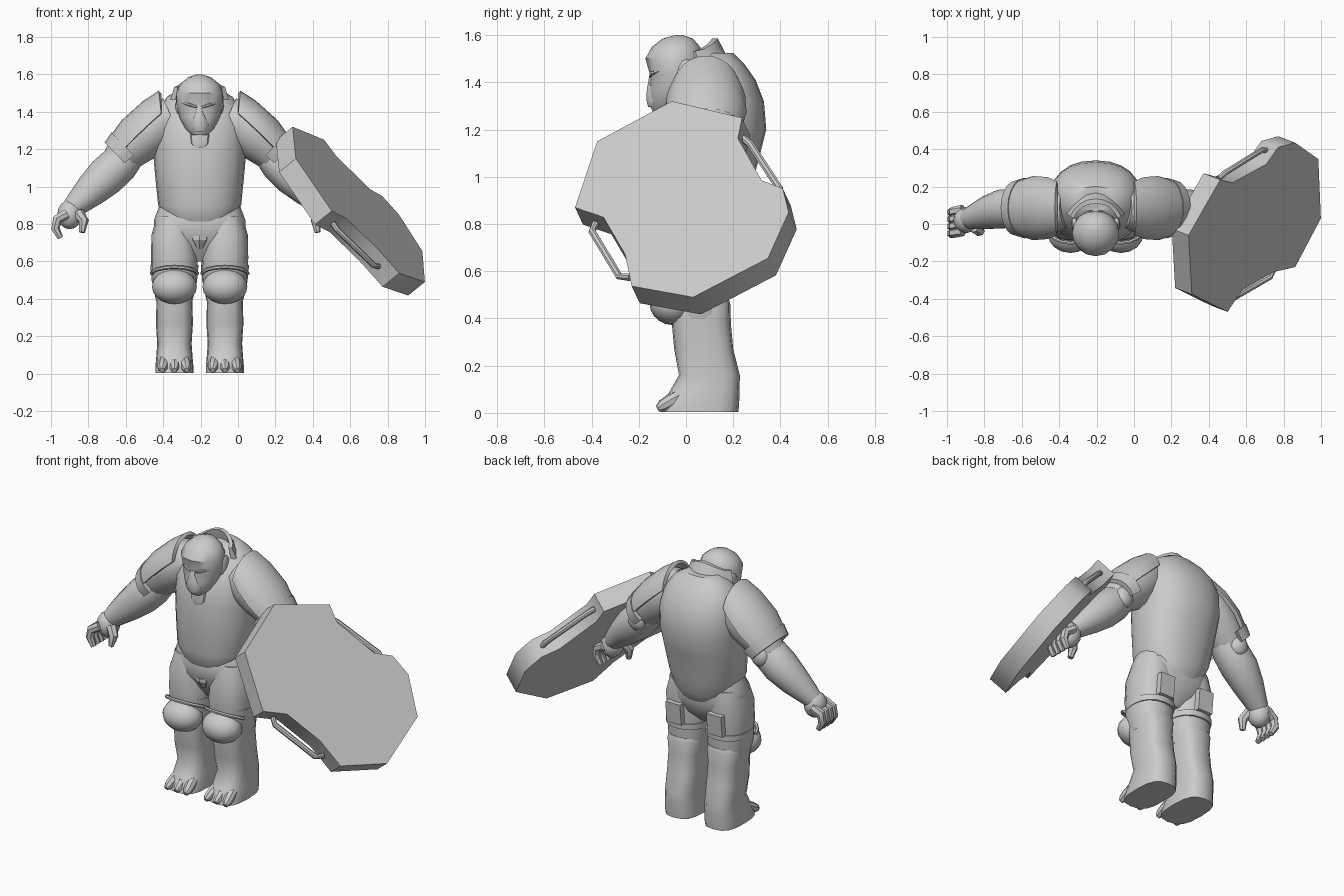
import bpy, bmesh, math
from mathutils import Vector as V

if "Cube" in bpy.data.objects:
    bpy.data.objects.remove(bpy.data.objects["Cube"])

CX = -0.205  # body centre line
mat = bpy.data.materials.new("plain grey")
mat.diffuse_color = (0.6, 0.6, 0.6, 1)
mat.use_nodes = True
mat.node_tree.nodes["Principled BSDF"].inputs["Base Color"].default_value = mat.diffuse_color


def finish(name, bm, angle=40):
    bmesh.ops.recalc_face_normals(bm, faces=bm.faces)
    me = bpy.data.meshes.new(name)
    bm.to_mesh(me)
    bm.free()
    ob = bpy.data.objects.new(name, me)
    bpy.context.collection.objects.link(ob)
    me.materials.append(mat)
    bpy.ops.object.select_all(action='DESELECT')
    ob.select_set(True)
    bpy.context.view_layer.objects.active = ob
    if angle:
        bpy.ops.object.shade_smooth_by_angle(angle=math.radians(angle))
    return ob


def skin(name, rings, angle=40):
    """Join closed rings of points into a capped skin."""
    bm = bmesh.new()
    vs = [[bm.verts.new(p) for p in r] for r in rings]
    n = len(vs[0])
    for a, b in zip(vs, vs[1:]):
        for i in range(n):
            bm.faces.new((a[i], a[(i + 1) % n], b[(i + 1) % n], b[i]))
    bm.faces.new(vs[0])
    bm.faces.new(vs[-1])
    return finish(name, bm, angle)


def stack(name, secs, n=18, power=1.0, angle=40):
    """Horizontal sections: z, x centre, half width, front y, back y."""
    rings = []
    for z, x, w, f, b in secs:
        ring = []
        for i in range(n):
            t = 2 * math.pi * i / n
            c, s = math.cos(t), math.sin(t)
            c = math.copysign(abs(c) ** power, c)
            s = math.copysign(abs(s) ** power, s)
            ring.append(V((x + w * c, (f + b) / 2 + (b - f) / 2 * s, z)))
        rings.append(ring)
    return skin(name, rings, angle)


def limb(name, pts, n=12, angle=40):
    """Round sections along a path: x, y, z, radius."""
    ps = [V(p[:3]) for p in pts]
    rings = []
    for i, p in enumerate(ps):
        d = (ps[min(i + 1, len(ps) - 1)] - ps[max(i - 1, 0)]).normalized()
        u = d.cross(V((0, 1, 0.01))).normalized()
        w = d.cross(u)
        r = pts[i][3]
        rings.append([p + r * (u * math.cos(2 * math.pi * k / n) + w * math.sin(2 * math.pi * k / n)) for k in range(n)])
    return skin(name, rings, angle)


def ball(name, c, r, seg=16, rows=10):
    bm = bmesh.new()
    bmesh.ops.create_uvsphere(bm, u_segments=seg, v_segments=rows, radius=1)
    for v in bm.verts:
        v.co = V(c) + V(v.co[k] * r[k] for k in range(3))
    return finish(name, bm)


def block(name, c, size, tilt=0):
    bm = bmesh.new()
    bmesh.ops.create_cube(bm, size=1)
    for v in bm.verts:
        x, y, z = (v.co[k] * size[k] for k in range(3))
        v.co = V(c) + V((x, y + z * tilt, z))
    return finish(name, bm, 0)


# Torso, hips and neck
stack("torso", [(0.70, CX, .09, .04, .17), (0.77, CX, .15, -.05, .22), (0.82, CX, .185, -.09, .245),
                (0.90, CX, .222, -.105, .26), (1.08, CX, .24, -.11, .31), (1.20, CX, .25, -.11, .34),
                (1.32, CX, .25, -.09, .33), (1.41, CX, .225, -.04, .295), (1.48, CX, .175, .02, .245),
                (1.525, CX, .10, .07, .20)], 24, .88)
stack("hips", [(0.60, CX, .05, .0, .12), (0.66, CX, .16, -.04, .18), (0.74, CX, .245, -.08, .21),
               (0.82, CX, .245, -.085, .215), (0.90, CX, .215, -.06, .2)], 20, .85)
limb("neck", [(CX, .12, 1.40, .10), (CX, -.02, 1.46, .095)])
stack("crotch_guard", [(.67, CX, .02, -.06, .02), (.715, CX, .05, -.085, .0), (.735, CX, .055, -.085, .0)], 8, 1, 0)

# Raised collar behind the head
rings = []
for k in range(9):
    t = math.radians(20 + 140 * k / 8)
    c, s = math.cos(t), math.sin(t)
    top = 1.53 + .055 * s ** 3
    rings.append([V((CX + r * c, -.01 + q * s, z)) for r, q, z in
                  ((.15, .16, 1.40), (.125, .12, top), (.145, .145, top), (.18, .23, 1.42))])
skin("collar", rings, 30)

# Head with muzzle, brow and neck guard
stack("head", [(1.275, CX, .04, -.14, -.05), (1.31, CX, .078, -.158, .0), (1.37, CX, .108, -.157, .05),
               (1.43, CX, .122, -.152, .07), (1.50, CX, .126, -.172, .075), (1.55, CX, .104, -.145, .06),
               (1.585, CX, .06, -.1, .03), (1.60, CX, .015, -.045, -.015)], 16)
stack("muzzle", [(1.295, CX, .04, -.162, -.08), (1.325, CX, .058, -.17, -.08), (1.37, CX, .04, -.168, -.08),
                 (1.43, CX, .018, -.157, -.08)], 10, 1, 60)
stack("neck_guard", [(1.205, CX, .03, -.118, -.04), (1.23, CX, .058, -.12, -.04), (1.30, CX, .065, -.11, -.03)], 8, 1, 30)
for s in (-1, 1):
    limb("brow", [(CX + s * .015, -.15, 1.425, .006), (CX + s * .05, -.147, 1.437, .009),
                  (CX + s * .09, -.113, 1.448, .006)], 6)
    ball("ear_guard", (CX + s * .112, .0, 1.43), (.018, .045, .07), 10, 6)

for s in (-1, 1):
    X = lambda d: CX + s * d
    L = X(.135)
    # Thigh and boot with a sloping foot
    stack("thigh", [(.40, L, .10, -.05, .17), (.50, L, .122, -.08, .18), (.62, L, .125, -.09, .185),
                    (.74, X(.14), .118, -.085, .20), (.84, X(.13), .1, -.06, .19)], 16, .85)
    stack("boot", [(.004, L, .102, -.108, .222), (.035, L, .102, -.102, .225), (.09, L, .097, -.07, .227),
                   (.16, L, .092, -.03, .228), (.27, L, .099, -.05, .20), (.38, L, .096, -.06, .19),
                   (.46, L, .107, -.063, .188), (.485, L, .10, -.05, .18)], 16, .7)
    # Three blunt toes
    for k in (-1, 0, 1):
        limb("toe", [(L + k * .055, -.02, .075, .028), (L + k * .06, -.065, .05, .03),
                     (L + k * .064, -.1, .03, .026), (L + k * .066, -.12, .018, .014)], 8)
    # Knee pad and its rim
    ball("knee_pad", (L, -.055, .465), (.12, .10, .093))
    limb("knee_rim", [(L + .122 * math.cos(a), -.02 - .082 * math.sin(a), .535 + .035 * math.sin(a), .01)
                      for a in [math.pi * i / 8 for i in range(9)]], 6)
    # Strap and pouch behind the thigh
    stack("thigh_strap", [(.545, L, .127, -.08, .192), (.58, L, .128, -.085, .194)], 16, .85)
    block("thigh_pouch", (X(.14), .20, .645), (.10, .035, .13), .1)

    # Arm
    limb("upper_arm", [(X(.15), .09, 1.37, .11), (X(.23), .09, 1.335, .14), (X(.32), .09, 1.26, .135),
                       (X(.39), .095, 1.19, .112), (X(.44), .095, 1.13, .09)], 14)
    limb("forearm", [(X(.36), .095, 1.18, .08), (X(.42), .09, 1.13, .103), (X(.50), .08, 1.055, .106),
                     (X(.58), .06, .98, .09), (X(.66), .035, .905, .065), (X(.685), .03, .88, .056)], 14)
    ball("elbow_pad", (X(.42), .165, 1.13), (.06, .045, .065), 12, 8)

    # Curved shoulder plate around the outside of the upper arm, with cuff
    d = V((s * .72, 0, -.69)).normalized()
    up = V((s * .69, 0, .72)).normalized()
    o = V((X(.235), .085, 1.385)) - up * .035

    def shell(name, rows, span, thick):
        rings = []
        for k in range(13):
            a = -span + 2 * span * k / 12
            f = math.cos(a)
            ring = []
            for sub, rr in ((0, rows), (thick, rows[::-1])):
                for t, r, tip in rr:
                    ring.append(o + d * (t - tip * max(f, 0)) + (r - sub) * (up * f * .8 + V((0, math.sin(a), 0))))
            rings.append(ring)
        skin(name, rings, 35)

    shell("shoulder_plate", [(-.01, .145, .09), (.05, .168, .05), (.15, .174, .0), (.25, .152, 0)], 1.4, .025)
    shell("arm_cuff", [(.235, .162, 0), (.30, .146, 0)], 1.9, .03)

    # Hand with curled fingers and thumb
    ball("palm", (X(.695), .02, .85), (.066, .07, .078), 12, 8)
    for k in range(4):
        y = .075 - .038 * k
        limb("finger", [(X(.71), y, .855, .028), (X(.762), y - .01, .825, .027), (X(.772), y - .012, .775, .024),
                        (X(.745), y - .014, .725, .016)], 7)
    limb("thumb", [(X(.65), -.015, .86, .032), (X(.62), -.038, .815, .028), (X(.63), -.048, .755, .016)], 7)

# Shield: outline in the side plane, projected on the slanted shield plane
NORMAL = V((1, -.38, .811)).normalized()


def on_shield(y, z, depth):
    return V((1.385 + .38 * y - .811 * z, y, z)) - NORMAL * depth


outline = [(-.06, 1.32), (.237, 1.25), (.22, 1.163), (.32, .985), (.41, .95), (.435, .85), (.347, .655),
           (.03, .49), (-.23, .537), (-.258, .672), (-.35, .829), (-.47, .87), (-.376, 1.15)]
skin("shield", [[on_shield(y, z, t) for y, z in outline] for t in (0, .12)], 50)

# Carrying bars across the two notches
for bar in ([(.225, 1.20), (.255, 1.175), (.38, .985), (.375, .955)],
            [(-.40, .84), (-.415, .805), (-.30, .615), (-.255, .61)]):
    limb("carry_bar", [(*on_shield(y, z, .06), .016) for y, z in bar], 8)
